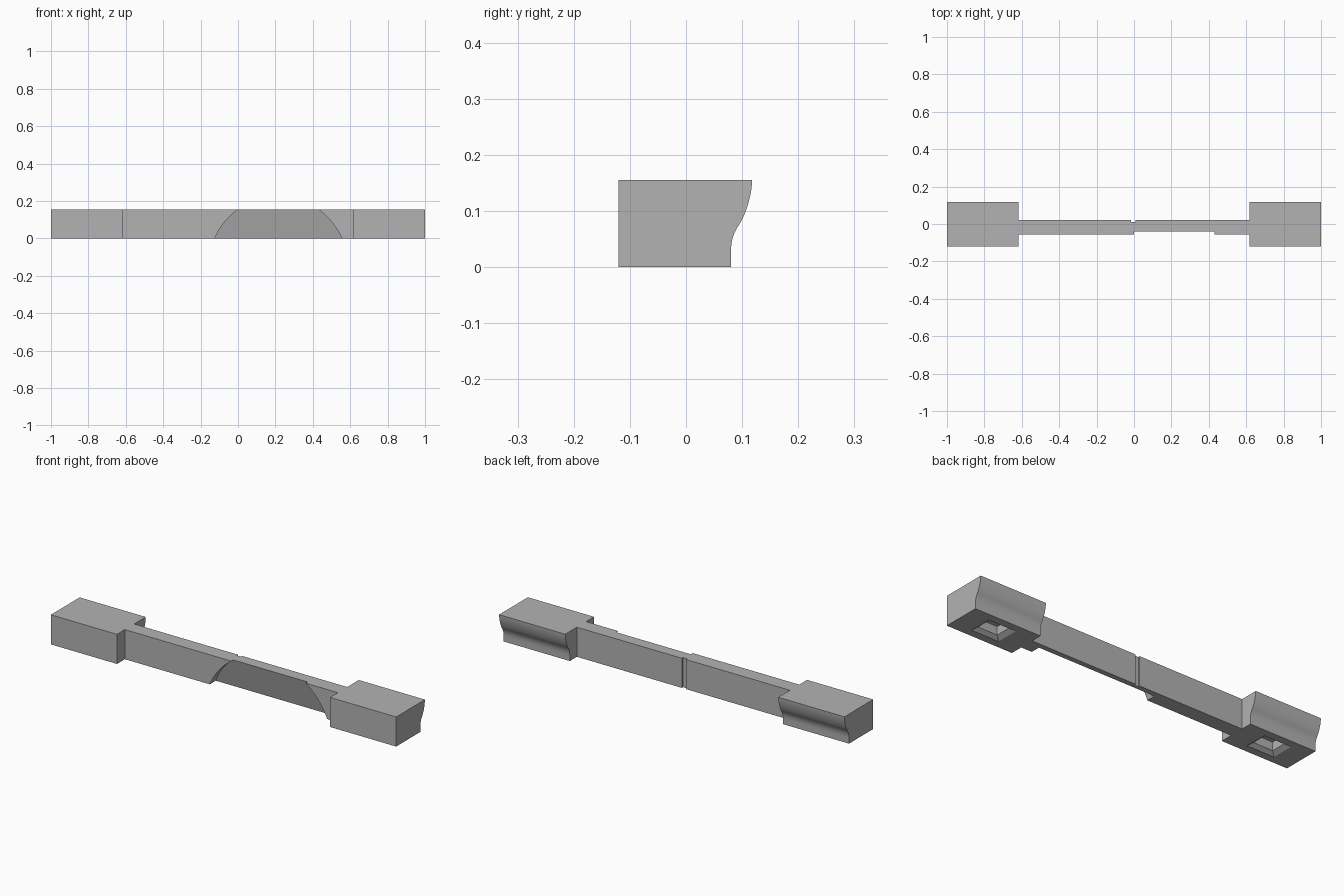
import bpy, bmesh, math

if "Cube" in bpy.data.objects:
    bpy.data.objects.remove(bpy.data.objects["Cube"])

H = 0.155                       # overall height
grey = bpy.data.materials.new("plain_grey")
grey.diffuse_color = (0.45, 0.45, 0.45, 1)
grey.use_nodes = True
grey.node_tree.nodes["Principled BSDF"].inputs["Base Color"].default_value = grey.diffuse_color


def make(name, sections):
    """Loft matching closed sections into a capped solid."""
    bm = bmesh.new()
    rings = [[bm.verts.new(p) for p in s] for s in sections]
    n = len(rings[0])
    for a, b in zip(rings, rings[1:]):
        for i in range(n):
            j = (i + 1) % n
            bm.faces.new((a[i], a[j], b[j], b[i]))
    bm.faces.new(rings[0])
    bm.faces.new(rings[-1])
    bmesh.ops.recalc_face_normals(bm, faces=bm.faces)
    mesh = bpy.data.meshes.new(name)
    bm.to_mesh(mesh)
    bm.free()
    mesh.materials.append(grey)
    ob = bpy.data.objects.new(name, mesh)
    bpy.context.collection.objects.link(ob)
    return ob


def rect(cx, cy, w, d, z):
    return [(cx + sx * w / 2, cy + sy * d / 2, z)
            for sx, sy in ((-1, -1), (1, -1), (1, 1), (-1, 1))]


def cut(ob, cutter):
    cutter.hide_render = True
    mod = ob.modifiers.new("cut", "BOOLEAN")
    mod.operation = "DIFFERENCE"
    mod.solver = "EXACT"
    mod.object = cutter
    bpy.context.view_layer.objects.active = ob
    bpy.ops.object.modifier_apply(modifier=mod.name)
    bpy.data.objects.remove(cutter)


def bezier(p0, p1, p2, p3, n):
    pts = []
    for i in range(n + 1):
        t = i / n
        u = 1 - t
        pts.append(tuple(u**3 * a + 3 * u * u * t * b + 3 * u * t * t * c + t**3 * d
                         for a, b, c, d in zip(p0, p1, p2, p3)))
    return pts


# End blocks: S-curved back, stepped pocket underneath
back = [(0.08, 0.0)]
back += bezier((0.08, 0.03), (0.081, 0.06), (0.092, 0.07), (0.099, 0.083), 8)
back += bezier((0.099, 0.083), (0.109, 0.102), (0.117, 0.13), (0.118, H), 8)[1:]
profile = [(-0.12, H), (-0.12, 0.0)] + back
for side, label in ((-1, "left"), (1, "right")):
    block = make(label + "_end_block",
                 [[(side * x, y, z) for y, z in profile] for x in (0.617, 1.0)])
    cx, cy = side * 0.81, -0.02
    pocket = make("pocket_cutter", [
        rect(cx, cy, 0.174, 0.133, -0.005), rect(cx, cy, 0.16, 0.12, 0.0),
        rect(cx, cy, 0.112, 0.08, 0.016), rect(cx, cy, 0.112, 0.08, 0.06)])
    cut(block, pocket)
    bpy.ops.object.select_all(action="DESELECT")
    block.select_set(True)
    bpy.context.view_layer.objects.active = block
    bpy.ops.object.shade_smooth_by_angle(angle=math.radians(25))

# Connecting bar
bar = make("connecting_bar", [rect(0, -0.0165, 1.234, 0.077, z) for z in (0, H)])

# Arched recess with a sloping floor on the front of the bar
sections = []
for i in range(17):
    z = -0.02 + 0.2 * i / 16
    half = math.sqrt(0.37**2 - (z + 0.146)**2)
    floor = -0.005 - 0.034 * z / H
    a, b = 0.215 - half, 0.215 + half
    sections.append([(a, -0.2, z), (b, -0.2, z), (b, floor, z), (a, floor, z)])
cut(bar, make("recess_cutter", sections))

# Narrow upright groove on the back of the bar
cut(bar, make("groove_cutter", [rect(-0.003, 0.032, 0.024, 0.04, z) for z in (-0.05, 0.2)]))
